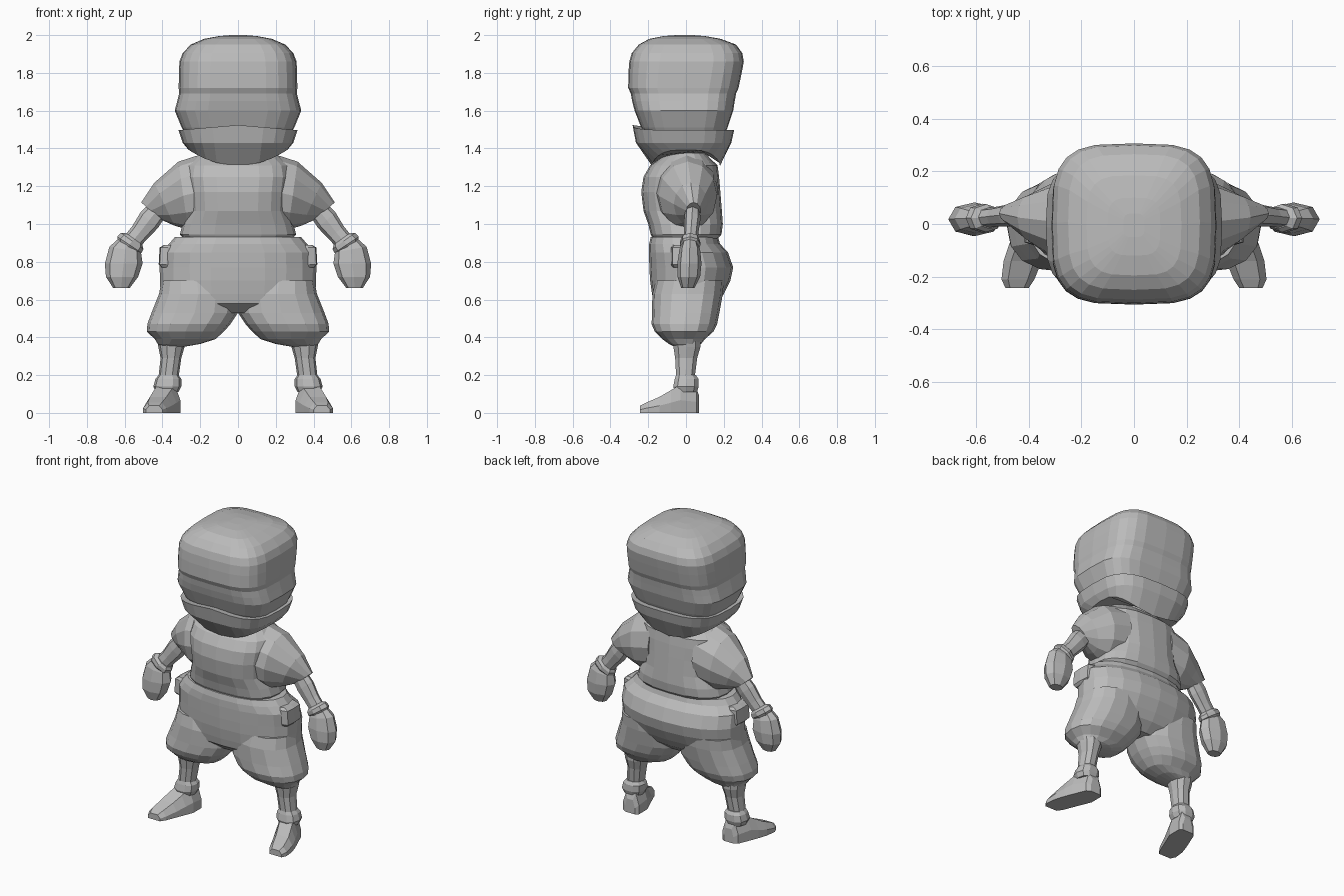
import bpy, bmesh, math

grey = bpy.data.materials.new("plain grey")
grey.diffuse_color = (0.5, 0.5, 0.5, 1)


def loft(name, rings, mirror=False):
    """Skin a list of equal-length point rings and cap both ends."""
    bm = bmesh.new()
    loops = [[bm.verts.new(p) for p in r] for r in rings]
    n = len(loops[0])
    for a, b in zip(loops, loops[1:]):
        for i in range(n):
            j = (i + 1) % n
            bm.faces.new((a[i], a[j], b[j], b[i]))
    bm.faces.new(loops[0][::-1])
    bm.faces.new(loops[-1])
    bmesh.ops.recalc_face_normals(bm, faces=bm.faces)
    me = bpy.data.meshes.new(name)
    bm.to_mesh(me)
    bm.free()
    me.materials.append(grey)
    ob = bpy.data.objects.new(name, me)
    bpy.context.collection.objects.link(ob)
    if mirror:
        mod = ob.modifiers.new("Mirror", 'MIRROR')
        mod.use_mirror_merge = False
    return ob


def oval(n, p):
    """Unit superellipse points."""
    out = []
    for i in range(n):
        t = 2 * math.pi * i / n
        c, s = math.cos(t), math.sin(t)
        out.append((math.copysign(abs(c) ** (2 / p), c),
                    math.copysign(abs(s) ** (2 / p), s)))
    return out


def level(z, x0, x1, y0, y1, p=2.4, n=20):
    """Horizontal ring filling the given x and y range."""
    cx, cy, rx, ry = (x0 + x1) / 2, (y0 + y1) / 2, (x1 - x0) / 2, (y1 - y0) / 2
    return [(cx + rx * u, cy + ry * v, z) for u, v in oval(n, p)]


def body(z, x, y0, y1, p=2.4, n=20):
    return level(z, -x, x, y0, y1, p, n)


def tilted(x, y, z, deg, w, d, p=2.2, n=8):
    """Ring across a limb that drops outwards at the given angle."""
    a = math.radians(deg)
    return [(x + math.sin(a) * w * u, y + d * v, z + math.cos(a) * w * u)
            for u, v in oval(n, p)]


# Hood
hood = [(1.44, .26, -.20, .19), (1.51, .298, -.237, .22), (1.60, .335, -.272, .25),
        (1.65, .322, -.285, .258), (1.69, .312, -.292, .265), (1.72, .314, -.306, .278),
        (1.80, .313, -.305, .295), (1.86, .31, -.30, .306), (1.905, .293, -.287, .298),
        (1.95, .25, -.25, .265), (1.98, .18, -.195, .185), (1.995, .10, -.12, .10),
        (2.0, .04, -.05, .04)]
loft("hood", [body(z, x, a, b, 3.6, 24) for z, x, a, b in hood])


# Face mask: peaked at the nose, its rim lower at front and back than at the sides
def mask_ring(z, x, y0, y1, peak=0.0, rim=False):
    pts = []
    for px, py, pz in body(z, x, y0, y1, 3.2, 24):
        if rim:
            pz = 1.308 + .085 * (px / x) ** 2
        elif py < 0:
            pz += peak * (1 - abs(px) / x)
        pts.append((px, py, pz))
    return pts


loft("face_mask", [mask_ring(1.49, .27, -.22, .20, .025),
                   mask_ring(1.497, .315, -.283, .255, .027),
                   mask_ring(1.43, .293, -.265, .24),
                   mask_ring(1.3, .262, -.18, .18, rim=True)])
loft("neck", [body(z, .16, -.12, .12, 2, 12) for z in (1.28, 1.42)])

# Shirt
shirt = [(.90, .27, -.165, .15), (.945, .308, -.187, .188), (1.0, .293, -.20, .195),
         (1.07, .262, -.225, .19), (1.17, .268, -.237, .182), (1.25, .28, -.225, .175),
         (1.31, .27, -.19, .167), (1.375, .20, -.10, .10)]
loft("shirt", [body(*r, 2.6) for r in shirt])

# Sleeves, forearms, cuffs, fists
loft("sleeve", [tilted(.16, 0, 1.18, 0, .20, .17, 2, 12),
                tilted(.29, .01, 1.15, 8, .182, .155, 2, 12),
                tilted(.39, .025, 1.105, 25, .125, .09, 2, 12),
                tilted(.463, .04, 1.07, 48, .066, .038, 2, 12)], True)
loft("forearm", [tilted(.43, .035, 1.07, 48, .055, .04),
                 tilted(.47, .033, 1.02, 49, .062, .043),
                 tilted(.52, .028, .955, 50, .052, .038),
                 tilted(.575, .022, .89, 52, .05, .038)], True)
loft("wrist_cuff", [tilted(.548, .022, .92, 54, .052, .04),
                    tilted(.56, .022, .91, 54, .073, .053),
                    tilted(.575, .022, .89, 56, .077, .055),
                    tilted(.59, .022, .875, 58, .055, .04)], True)
loft("fist", [tilted(.585, .02, .90, 70, .055, .04),
              tilted(.597, .02, .865, 80, .085, .055),
              tilted(.605, .018, .79, 90, .10, .064),
              tilted(.614, .015, .72, 90, .085, .06),
              tilted(.617, .01, .66, 90, .043, .035)], True)

# Baggy trousers: seat plus two legs
seat = [(.935, .25, -.16, .15), (.93, .335, -.187, .17), (.895, .365, -.195, .18),
        (.85, .41, -.196, .222), (.77, .415, -.194, .25), (.70, .413, -.19, .235),
        (.63, .41, -.18, .20), (.58, .36, -.17, .17), (.53, .20, -.11, .11)]
loft("trouser_seat", [body(*r, 2.2) for r in seat])
leg = [(.70, .03, .405, -.16, .20), (.63, .0, .418, -.178, .195), (.53, .0, .458, -.18, .177),
       (.47, .04, .48, -.182, .165), (.43, .075, .482, -.165, .145),
       (.39, .12, .44, -.125, .10), (.365, .20, .425, -.09, .08), (.35, .285, .41, -.06, .06)]
loft("trouser_leg", [level(*r, 2.4, 16) for r in leg], True)

# Hip pouches
loft("hip_pouch", [level(.77, .34, .405, -.07, .06, 5, 8),
                   level(.785, .34, .42, -.08, .07, 5, 8),
                   level(.875, .33, .415, -.08, .07, 5, 8),
                   level(.89, .33, .39, -.07, .06, 5, 8)], True)

# Shins, ankle bands
shin = [(.40, .28, .43, -.075, .08), (.35, .283, .422, -.07, .08), (.29, .30, .41, -.06, .062),
        (.20, .313, .42, -.055, .05), (.12, .313, .43, -.055, .055)]
loft("shin", [level(*r, 2.2, 10) for r in shin], True)
band = [(.20, .315, .42, -.055, .055), (.18, .30, .437, -.062, .068),
        (.14, .30, .448, -.07, .07), (.11, .315, .435, -.06, .06)]
loft("ankle_band", [level(*r, 2.4, 10) for r in band], True)


# Shoes, pointing slightly outwards
def slice_y(y, x0, x1, h, low=0.0):
    m, inset = h * .45, (x1 - x0) * .2
    return [(x0, y, low), (x1, y, low), (x1, y, low + m),
            (x1 - inset, y, h), (x0 + inset, y, h), (x0, y, low + m)]


loft("shoe", [slice_y(.07, .325, .395, .09), slice_y(.055, .305, .42, .13),
              slice_y(-.03, .305, .455, .15), slice_y(-.08, .325, .475, .12),
              slice_y(-.14, .35, .495, .085), slice_y(-.21, .378, .503, .055),
              slice_y(-.243, .40, .488, .038)], True)
